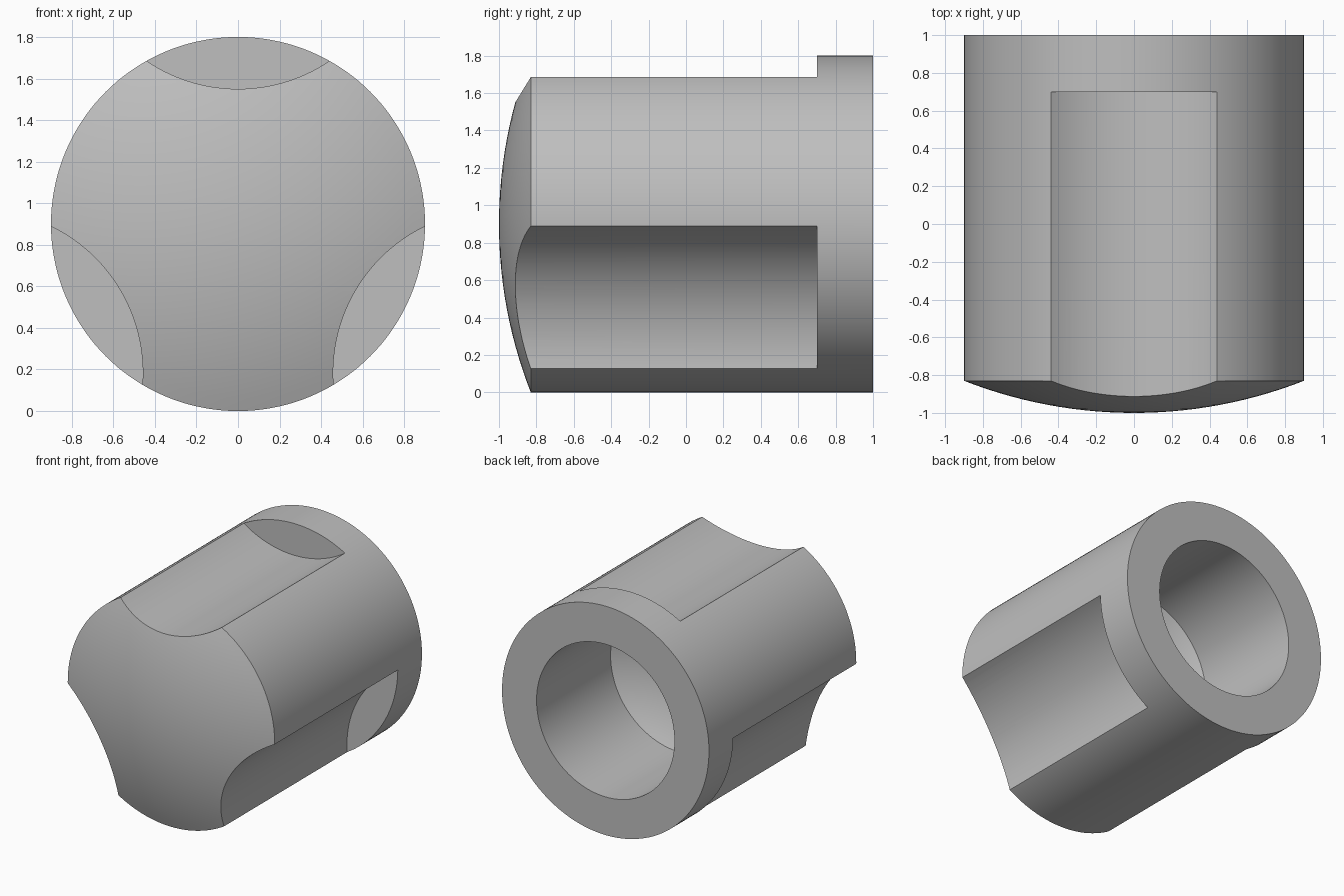
import bpy, bmesh, math
from mathutils import Matrix, Vector

cube = bpy.data.objects.get("Cube")
if cube:
    bpy.data.objects.remove(cube)

RADIUS, BORE, CAP = 0.9, 0.6, 0.17     # outer radius, bore radius, dome height
SHOULDER, BORE_END = -0.83, 0.08       # where the front dome and bore floor begin
GROOVE_R, GROOVE_AXIS, GROOVE_END = 0.785, 1.435, 0.7
SIDES = 144

grey = bpy.data.materials.new("plain grey")
grey.use_nodes = True
grey.diffuse_color = (0.52, 0.52, 0.52, 1)
grey.node_tree.nodes["Principled BSDF"].inputs["Base Color"].default_value = grey.diffuse_color


def dome(radius, y_edge, steps=14):
    """Profile of a shallow spherical cap, from its tip on the axis to its edge."""
    ball = (radius ** 2 + CAP ** 2) / (2 * CAP)
    top = math.asin(radius / ball)
    return [(ball * math.sin(top * i / steps),
             y_edge - CAP + ball * (1 - math.cos(top * i / steps)))
            for i in range(steps + 1)]


def add_object(name, bm):
    bmesh.ops.recalc_face_normals(bm, faces=bm.faces)
    mesh = bpy.data.meshes.new(name)
    bm.to_mesh(mesh)
    bm.free()
    mesh.materials.append(grey)
    obj = bpy.data.objects.new(name, mesh)
    bpy.context.collection.objects.link(obj)
    return obj


# Hollow body: domed front, straight wall, blind bore with a domed floor
profile = dome(RADIUS, SHOULDER) + [(RADIUS, 1), (BORE, 1)] + dome(BORE, BORE_END)[::-1]
bm = bmesh.new()
verts = [bm.verts.new((0, y, r)) for r, y in profile]
edges = [bm.edges.new(pair) for pair in zip(verts, verts[1:])]
bmesh.ops.spin(bm, geom=verts + edges, cent=(0, 0, 0), axis=(0, 1, 0),
               angle=math.tau, steps=SIDES)
bmesh.ops.remove_doubles(bm, verts=bm.verts, dist=1e-5)
bmesh.ops.translate(bm, verts=bm.verts, vec=(0, 0, RADIUS))
body = add_object("knob_body", bm)

# Three round grooves, open at the front and stopping short of the rear collar
length = GROOVE_END + 1.5
for i in range(3):
    angle = math.radians(90 + 120 * i)
    centre = Vector((GROOVE_AXIS * math.cos(angle), GROOVE_END - length / 2,
                     RADIUS + GROOVE_AXIS * math.sin(angle)))
    bm = bmesh.new()
    bmesh.ops.create_cone(bm, cap_ends=True, segments=SIDES, radius1=GROOVE_R,
                          radius2=GROOVE_R, depth=length,
                          matrix=Matrix.Translation(centre) @ Matrix.Rotation(math.pi / 2, 4, 'X'))
    cutter = add_object("groove_cutter", bm)
    cutter.hide_render = True
    cut = body.modifiers.new("groove", 'BOOLEAN')
    cut.operation, cut.solver, cut.object = 'DIFFERENCE', 'EXACT', cutter
    bpy.context.view_layer.objects.active = body
    bpy.ops.object.modifier_apply(modifier=cut.name)
    bpy.data.objects.remove(cutter)

# Smooth curved faces, keep the rims crisp
bpy.ops.object.select_all(action='DESELECT')
body.select_set(True)
bpy.context.view_layer.objects.active = body
bpy.ops.object.shade_smooth_by_angle(angle=math.radians(25))
